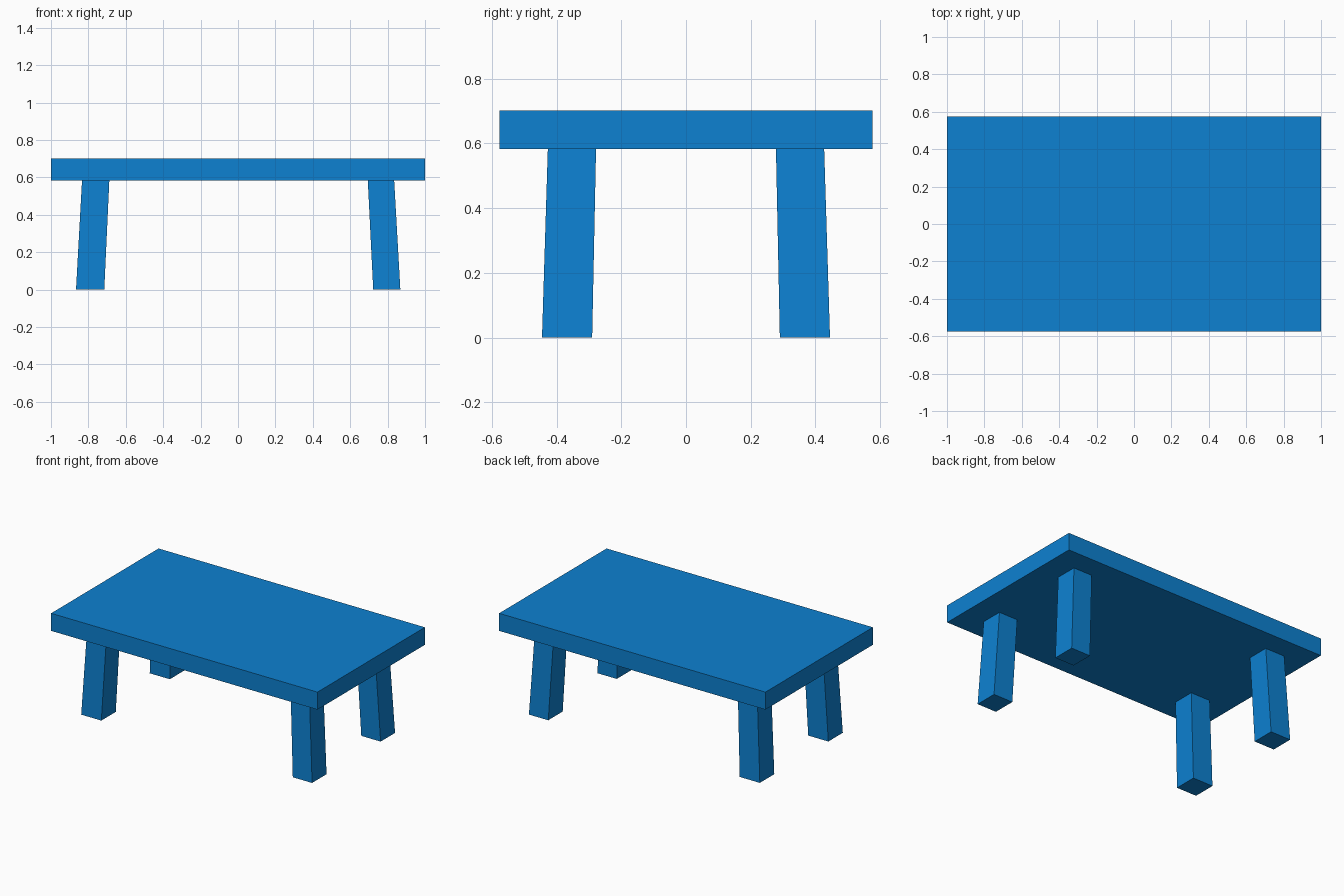
import bpy
import bmesh

if "Cube" in bpy.data.objects:
    bpy.data.objects.remove(bpy.data.objects["Cube"])

TOP_Z, UNDER_Z, HALF_Y = 0.702, 0.583, 0.576

blue = bpy.data.materials.new("blue")
blue.diffuse_color = (0.004, 0.22, 0.64, 1.0)
blue.use_nodes = True
blue.node_tree.nodes["Principled BSDF"].inputs["Base Color"].default_value = blue.diffuse_color


def tapered_box(name, low, high):
    """Box between two rectangles, each given as (x0, x1, y0, y1, z)."""
    bm = bmesh.new()
    bmesh.ops.create_cube(bm, size=2.0)
    for v in bm.verts:
        x0, x1, y0, y1, z = high if v.co.z > 0 else low
        v.co = (x1 if v.co.x > 0 else x0, y1 if v.co.y > 0 else y0, z)
    bmesh.ops.recalc_face_normals(bm, faces=bm.faces)
    mesh = bpy.data.meshes.new(name)
    bm.to_mesh(mesh)
    bm.free()
    mesh.materials.append(blue)
    obj = bpy.data.objects.new(name, mesh)
    bpy.context.collection.objects.link(obj)
    return obj


# Thick rectangular top
tapered_box("table_top",
            (-1, 1, -HALF_Y, HALF_Y, UNDER_Z),
            (-1, 1, -HALF_Y, HALF_Y, TOP_Z))

# Splayed legs: x range at the foot and at the underside of the top
leg_x = {
    "left": ((-0.866, -0.715), (-0.834, -0.688)),
    "right": ((0.723, 0.868), (0.694, 0.835)),
}
foot_y, head_y = (0.290, 0.445), (0.278, 0.427)

for side, (foot_x, head_x) in leg_x.items():
    for end, s in (("front", -1), ("back", 1)):
        fy = sorted(s * y for y in foot_y)
        hy = sorted(s * y for y in head_y)
        tapered_box(f"{end}_{side}_leg",
                    (*foot_x, *fy, 0.0), (*head_x, *hy, UNDER_Z))
